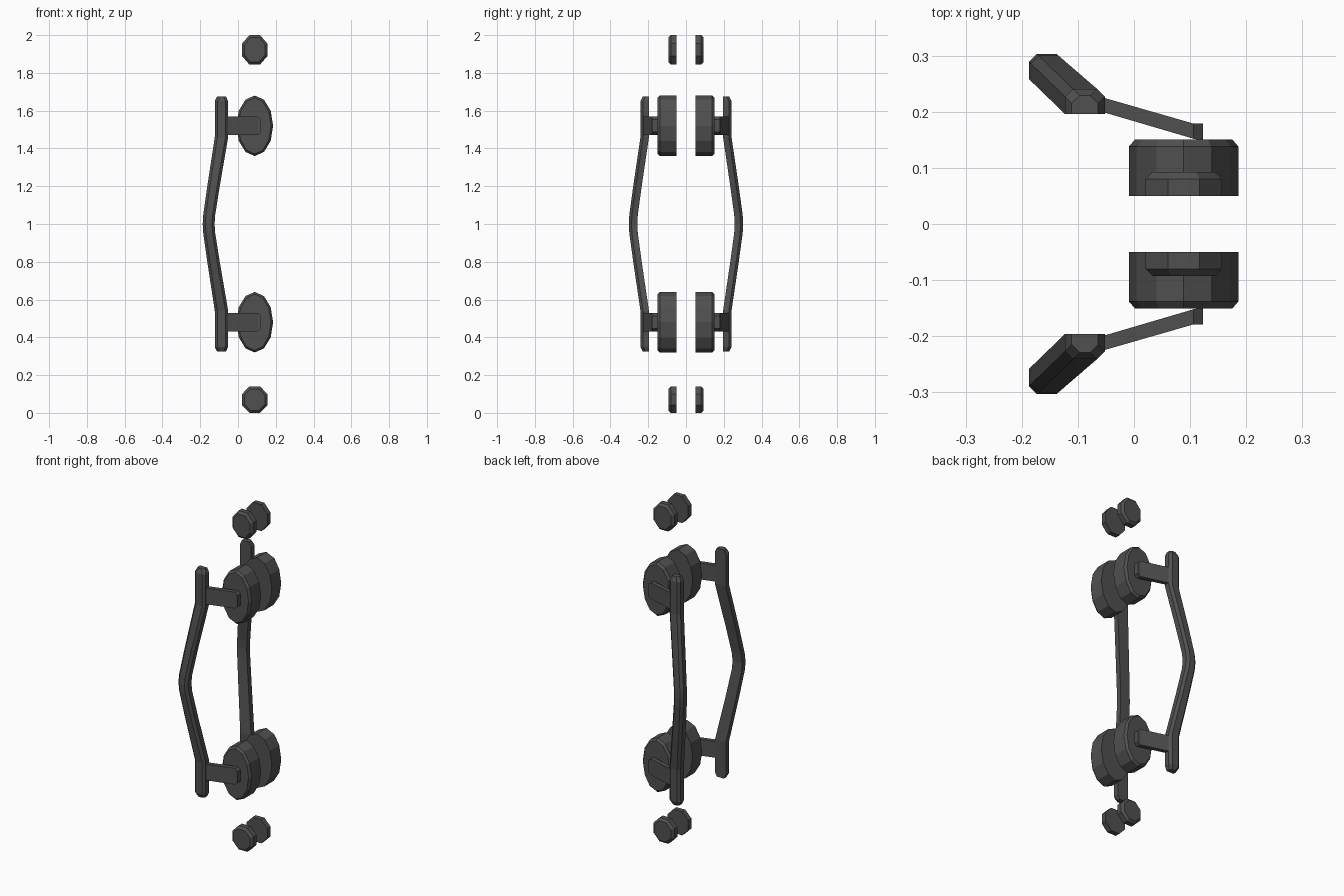
import bpy, bmesh, math

cube = bpy.data.objects.get("Cube")
if cube:
    bpy.data.objects.remove(cube)

GREY = (0.08, 0.08, 0.08, 1.0)
metal = bpy.data.materials.new("dark grey metal")
metal.use_nodes = True
metal.diffuse_color = GREY
metal.node_tree.nodes["Principled BSDF"].inputs["Base Color"].default_value = GREY


def loft(name, rings):
    """Skin a list of equal-length rings and cap both ends."""
    bm = bmesh.new()
    rows = [[bm.verts.new(p) for p in ring] for ring in rings]
    n = len(rows[0])
    for a, b in zip(rows, rows[1:]):
        for i in range(n):
            j = (i + 1) % n
            bm.faces.new((a[i], a[j], b[j], b[i]))
    bm.faces.new(rows[0])
    bm.faces.new(rows[-1])
    bmesh.ops.recalc_face_normals(bm, faces=bm.faces)
    mesh = bpy.data.meshes.new(name)
    bm.to_mesh(mesh)
    bm.free()
    mesh.materials.append(metal)
    obj = bpy.data.objects.new(name, mesh)
    bpy.context.collection.objects.link(obj)
    return obj


PIVOT_X = 0.0885   # shared axis of discs and knobs


def bevelled_disc(name, side, z, rx, rz, sides, turn, depths, inset):
    """Elliptical plate facing outward, with a chamfered outer rim."""
    rings = []
    for y, shrink in zip(depths, (0, 0, inset)):
        ring = []
        for i in range(sides):
            a = math.tau * (i + turn) / sides
            ring.append((PIVOT_X + (rx - shrink) * math.sin(a), side * y,
                         z + (rz - shrink) * math.cos(a)))
        rings.append(ring)
    loft(name, rings)


def grip(name, side):
    """Bowed grip with chamfered outer edges, symmetrical about z = 1."""
    def section(z, t, inset=0.0):
        dx, dy = -0.064 * t, 0.062 * t
        x0, x1 = -0.123 + dx + inset, -0.052 + dx - 0.008 * t - inset
        y0, y1 = 0.196 + dy, 0.241 + dy - inset
        c = 0.014
        return [(x, side * y, z) for x, y in
                ((x0, y0), (x0, y1 - c), (x0 + c, y1),
                 (x1 - c, y1), (x1, y1 - c), (x1, y0))]
    half = [(0.675, 0, 0.012), (0.65, 0, 0), (0.46, 0, 0),
            (0.2, 0.62, 0), (0.05, 0.95, 0)]
    stations = [(1 + h, t, i) for h, t, i in half] + [(1, 1, 0)]
    stations += [(1 - h, t, i) for h, t, i in reversed(half)]
    loft(name, [section(*s) for s in stations])


def arm(name, side, z):
    """Slanted flat bar from the grip to the disc, with a clipped tip."""
    h = 0.048
    stations = [(-0.09, 0.208, 0.235, h), (-0.047, 0.197, 0.223, h),
                (0.106, 0.152, 0.179, h), (0.123, 0.148, 0.179, h - 0.014)]
    loft(name, [[(x, side * y0, z - k), (x, side * y1, z - k),
                 (x, side * y1, z + k), (x, side * y0, z + k)]
                for x, y0, y1, k in stations])


# Matching hardware on the front and back
for label, side in (("front", -1), ("back", 1)):
    grip(label + "_grip", side)
    for level, z in (("lower", 0.48), ("upper", 1.52)):
        bevelled_disc(f"{label}_{level}_mount", side, z, 0.0975, 0.16,
                      12, 0, (0.05, 0.138, 0.151), 0.011)
        arm(f"{label}_{level}_arm", side, z)
    # Octagonal knobs: radii are scaled so the flats meet the overall size
    flat = 1 / math.cos(math.pi / 8)
    for level, z, rz in (("lower", 0.07, 0.07), ("upper", 1.922, 0.078)):
        bevelled_disc(f"{label}_{level}_knob", side, z, 0.068 * flat, rz * flat,
                      8, 0.5, (0.05, 0.08, 0.093), 0.014)
